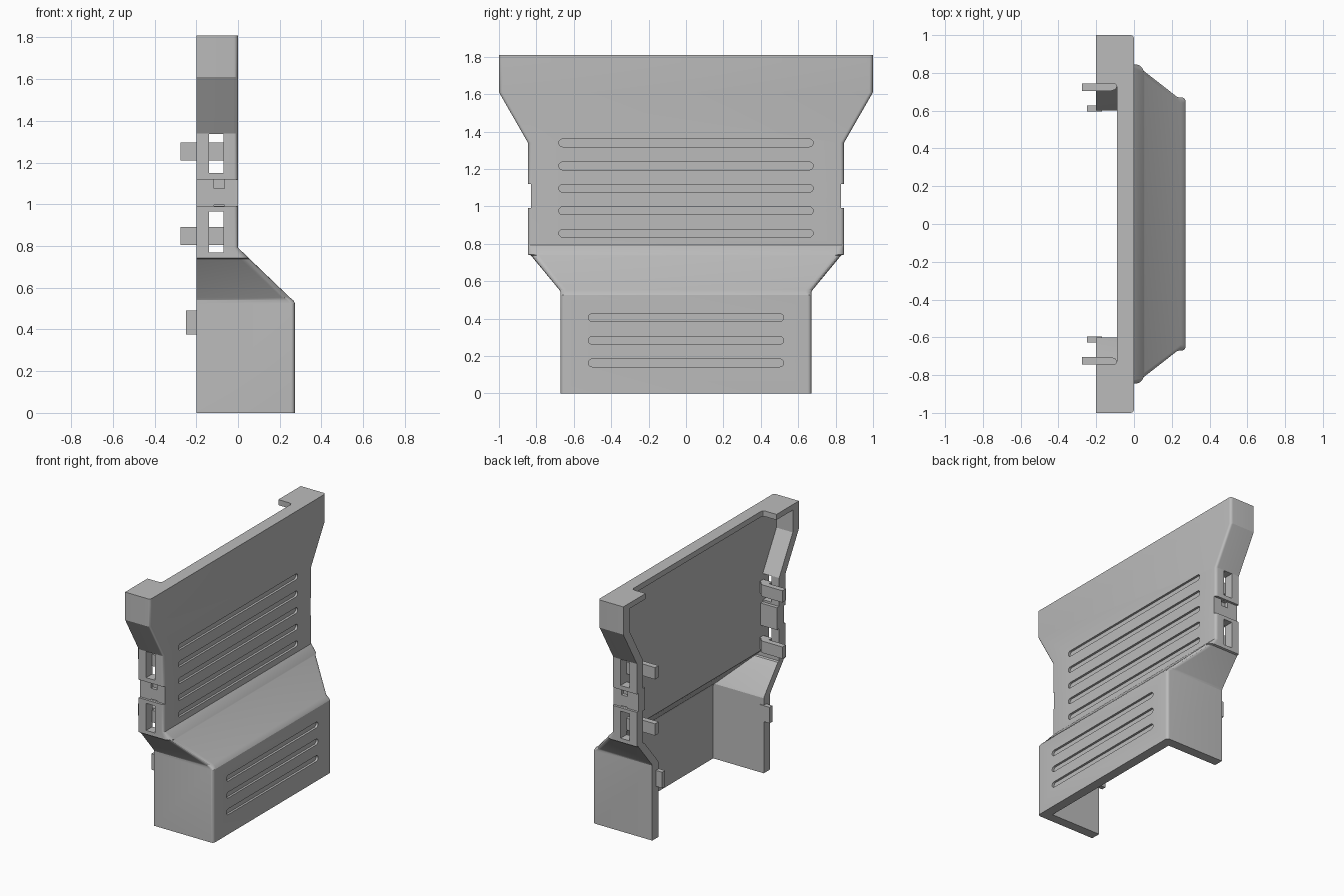
import bpy, bmesh, math

if "Cube" in bpy.data.objects:
    bpy.data.objects.remove(bpy.data.objects["Cube"])

plastic = bpy.data.materials.new("light_grey_plastic")
plastic.diffuse_color = (0.5, 0.5, 0.5, 1)
plastic.use_nodes = True
plastic.node_tree.nodes["Principled BSDF"].inputs["Base Color"].default_value = plastic.diffuse_color

BACK, WALL = -0.2, 0.07
# height, front x, half width, front corner radius of the cover
LEVELS = [(0, .273, .67, .02), (.525, .273, .67, .02), (.54, .265, .67, .03),
          (.553, .249, .677, .04), (.738, .056, .83, .045), (.742, .052, .845, .045),
          (.792, 0, .845, .02), (1.34, 0, .845, .02), (1.61, 0, 1.0, .02), (1.77, 0, 1.0, .02)]


def finish(name, bm):
    bmesh.ops.recalc_face_normals(bm, faces=bm.faces[:])
    me = bpy.data.meshes.new(name)
    bm.to_mesh(me)
    bm.free()
    me.materials.append(plastic)
    ob = bpy.data.objects.new(name, me)
    bpy.context.collection.objects.link(ob)
    return ob


def loft(bm, rings):
    vs = [[bm.verts.new(p) for p in ring] for ring in rings]
    n = len(vs[0])
    for a, b in zip(vs, vs[1:]):
        for i in range(n):
            j = (i + 1) % n
            bm.faces.new((a[i], a[j], b[j], b[i]))
    bm.faces.new(vs[0][::-1])
    bm.faces.new(vs[-1])


def box(bm, x0, x1, y0, y1, z0, z1):
    loft(bm, [[(x0, y0, z), (x1, y0, z), (x1, y1, z), (x0, y1, z)] for z in (z0, z1)])


def mirrored_boxes(bm, x0, x1, y0, y1, z0, z1):
    for s in (1, -1):
        box(bm, x0, x1, *sorted((s * y0, s * y1)), z0, z1)


def outer(f, w, r):
    # back corner, rounded front corners, other back corner
    pts = [(BACK, -w)]
    for s, start in ((-1, -90), (1, 0)):
        for k in range(6):
            a = math.radians(start + 18 * k)
            pts.append((f - r + r * math.cos(a), s * (w - r) + r * math.sin(a)))
    return pts + [(BACK, w)]


def smooth(ob):
    bpy.ops.object.select_all(action='DESELECT')
    ob.select_set(True)
    bpy.context.view_layer.objects.active = ob
    bpy.ops.object.shade_smooth_by_angle(angle=math.radians(25))


# Main hollow shell, open at the back and bottom
bm = bmesh.new()
rings = []
for z, f, w, r in LEVELS:
    i, g = w - WALL, f - WALL
    ring = outer(f, w, r) + [(BACK, i), (g, i), (g, -i), (BACK, -i)]
    rings.append([(x, y, z) for x, y in ring])
loft(bm, rings)
shell = finish("cover_shell", bm)

# Cutters: front grooves and side windows
bm = bmesh.new()
grooves = [(z, 0, .68) for z in (1.339, 1.216, 1.096, .976, .856)]
grooves += [(z, .273, .522) for z in (.405, .283, .163)]
for z, x, half in grooves:
    r, prof = .021, []
    for s, start in ((1, -90), (-1, 90)):
        for k in range(9):
            a = math.radians(start + 22.5 * k)
            prof.append((s * (half - r) + r * math.cos(a), z + r * math.sin(a)))
    loft(bm, [[(xx, y, zz) for y, zz in prof] for xx in (x - .016, x + .02)])
for z0, z1 in ((1.15, 1.338), (.77, .965)):
    mirrored_boxes(bm, -.14, -.07, .74, .9, z0, z1)
holes = finish("hole_cutter", bm)

# Cutter: shallow side notches between the windows
bm = bmesh.new()
mirrored_boxes(bm, -.3, .1, .828, .9, .99, 1.12)
notches = finish("notch_cutter", bm)

# Cutter: small latch slots in the notches
bm = bmesh.new()
mirrored_boxes(bm, -.115, -.065, .805, .835, 1.075, 1.119)
mirrored_boxes(bm, -.115, -.065, .805, .835, .991, .997)
slots = finish("slot_cutter", bm)

bpy.context.view_layer.objects.active = shell
for cutter in (holes, notches, slots):
    m = shell.modifiers.new("cut", 'BOOLEAN')
    m.operation, m.solver, m.object = 'DIFFERENCE', 'EXACT', cutter
    bpy.ops.object.modifier_apply(modifier=m.name)
    bpy.data.objects.remove(cutter)
smooth(shell)

# Top wall with a wide recess at the back
bm = bmesh.new()
recess = [(BACK, .745), (-.11, .745), (-.096, .739), (-.09, .725)]
prof = outer(0, 1.0, .02) + recess + [(x, -y) for x, y in reversed(recess)]
loft(bm, [[(x, y, z) for x, y in prof] for z in (1.77, 1.81)])
smooth(finish("top_wall", bm))

# Bent spring clips beside each window
bm = bmesh.new()
for z0, z1 in ((1.21, 1.295), (.805, .89)):
    for s in (1, -1):
        prof = [(-.275, .705), (-.12, .705), (-.098, .712), (-.088, .73), (-.07, .745),
                (-.07, .78), (-.14, .78), (-.14, .745), (-.275, .745)]
        loft(bm, [[(x, s * y, z) for x, y in prof] for z in (z0, z1)])
finish("spring_clips", bm)

# Latch blocks behind the notches
bm = bmesh.new()
mirrored_boxes(bm, BACK, -.06, .75, .78, .975, 1.135)
finish("latch_blocks", bm)

# Lower locating tabs
bm = bmesh.new()
mirrored_boxes(bm, -.25, -.17, .595, .628, .375, .49)
finish("lower_tabs", bm)
